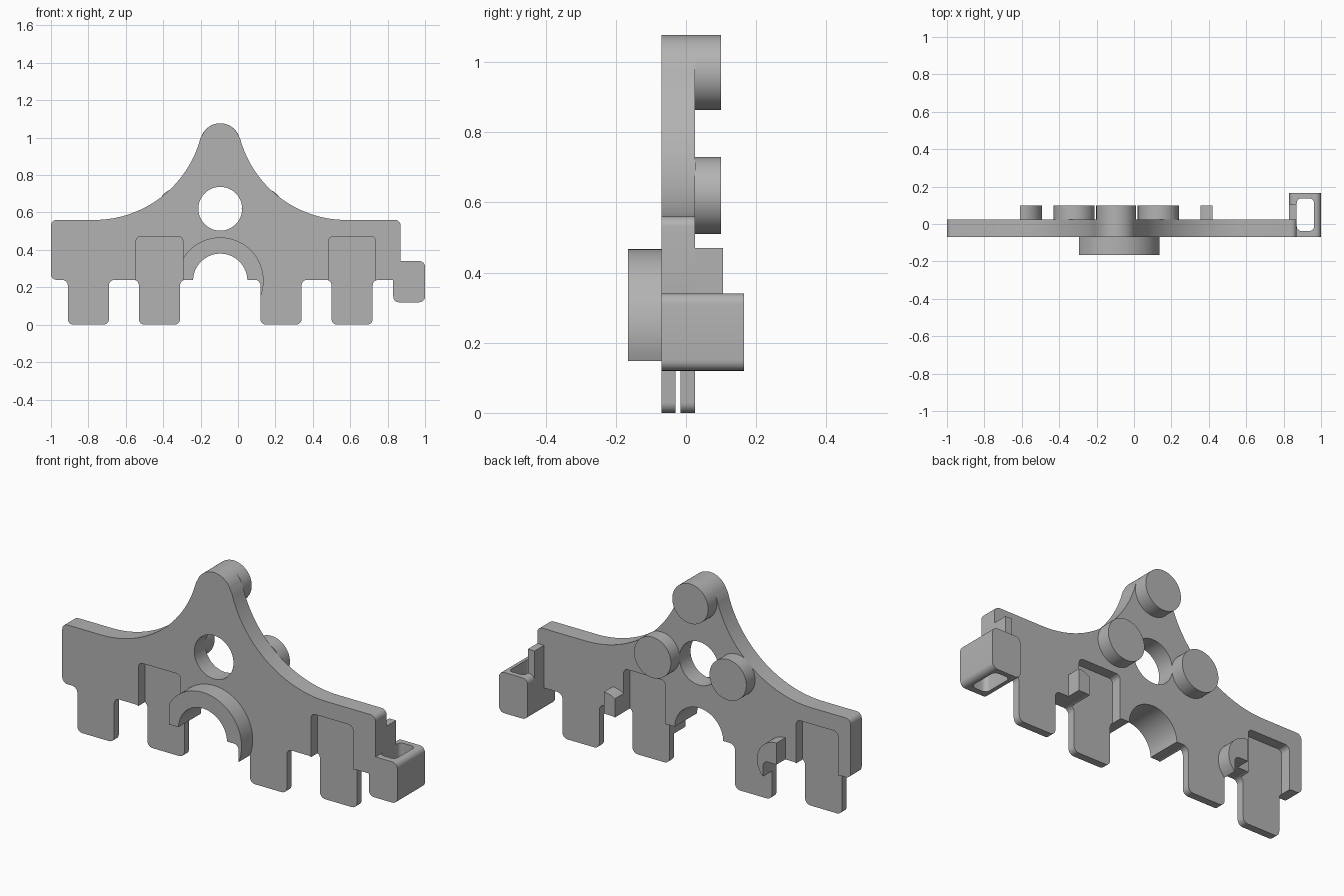
import bpy, bmesh, math
from mathutils import Vector

cube = bpy.data.objects.get("Cube")
if cube:
    bpy.data.objects.remove(cube, do_unlink=True)

grey = bpy.data.materials.new("plain grey")
grey.use_nodes = True
grey.diffuse_color = (0.45, 0.45, 0.45, 1)
grey.node_tree.nodes["Principled BSDF"].inputs["Base Color"].default_value = (0.45, 0.45, 0.45, 1)

FRONT, BACK = -0.07, 0.025      # plate faces
CX, BASE = -0.095, 0.24         # symmetry line and underside of the plate
FAR = 0.4                       # reach of cutters


def arc(cx, cz, r, start, end, n=24):
    angles = [math.radians(start + (end - start) * i / n) for i in range(n + 1)]
    return [(cx + r * math.cos(a), cz + r * math.sin(a)) for a in angles]


def rounded(points, r=0.03, n=6):
    """Round every right-angled corner of a closed outline."""
    out = []
    for i, p in enumerate(points):
        p = Vector(p)
        a = (Vector(points[i - 1]) - p).normalized()
        b = (Vector(points[(i + 1) % len(points)]) - p).normalized()
        if abs(a.dot(b)) > 0.1:
            out.append(tuple(p))
            continue
        centre = p + (a + b) * r
        for k in range(n + 1):
            t = k / n * math.pi / 2
            out.append(tuple(centre - b * r * math.cos(t) - a * r * math.sin(t)))
    return out


def rect(x0, x1, z0, z1):
    return [(x0, z0), (x1, z0), (x1, z1), (x0, z1)]


def prism(name, outline, lo, hi, axis="Y"):
    """Extrude an outline along y, or along z when axis is Z."""
    def place(p, d):
        return (p[0], d, p[1]) if axis == "Y" else (p[0], p[1], d)
    bm = bmesh.new()
    low = [bm.verts.new(place(p, lo)) for p in outline]
    high = [bm.verts.new(place(p, hi)) for p in outline]
    bm.faces.new(low)
    bm.faces.new(high[::-1])
    for i in range(len(low)):
        j = (i + 1) % len(low)
        bm.faces.new((low[j], low[i], high[i], high[j]))
    bmesh.ops.recalc_face_normals(bm, faces=bm.faces)
    mesh = bpy.data.meshes.new(name)
    bm.to_mesh(mesh)
    bm.free()
    mesh.materials.append(grey)
    ob = bpy.data.objects.new(name, mesh)
    bpy.context.collection.objects.link(ob)
    return ob


def disc(name, x, z, r, lo, hi):
    return prism(name, arc(x, z, r, 0, 360, 64)[:-1], lo, hi)


def combine(ob, cutters, operation="DIFFERENCE"):
    for cutter in cutters:
        mod = ob.modifiers.new("cut", "BOOLEAN")
        mod.operation, mod.object, mod.solver = operation, cutter, "EXACT"
        graph = bpy.context.evaluated_depsgraph_get()
        mesh = bpy.data.meshes.new_from_object(ob.evaluated_get(graph))
        ob.modifiers.clear()
        ob.data = mesh


# Plate outline: four legs below, two hollow curves rising to a round tip
legs = [(-0.91, -0.69), (-0.53, -0.31), (0.12, 0.34), (0.50, 0.72)]
TOP, SWEEP = 0.56, 0.589
bottom = [(-1, TOP), (-1, BASE)]
for x0, x1 in legs:
    bottom += [(x0, BASE), (x0, 0), (x1, 0), (x1, BASE)]
bottom += [(0.87, BASE), (0.87, TOP)]
outline = rounded(bottom)
outline += arc(CX + 0.675, TOP + SWEEP, SWEEP, 270, 195, 32)
outline += arc(CX, 0.972, 0.105, 15, 165)[1:-1]
outline += arc(CX - 0.675, TOP + SWEEP, SWEEP, -15, -90, 32)
plate = prism("plate", outline, FRONT, BACK)
silhouette = prism("silhouette_cutter", outline, -FAR, FAR)

# Cutters: round window, arch, and a half-depth pocket over each leg
window = disc("window_cutter", CX, 0.62, 0.117, -FAR, FAR)
arch = disc("arch_cutter", CX, 0.235, 0.145, -FAR, FAR)
pockets = []
for i, (x0, x1) in enumerate(legs):
    span = (-FAR, -0.015) if i % 2 else (-0.03, FAR)
    shape = rounded(rect(x0 - 0.015, x1 + 0.015, -0.2, 0.472), 0.025)
    pockets.append(prism("pocket_cutter", shape, *span))
combine(plate, [window, arch] + pockets)

# Raised half ring around the arch, trimmed to the plate
ring = disc("arch_rim", CX, 0.235, 0.232, -0.165, FRONT + 0.005)
combine(ring, [silhouette], "INTERSECT")
combine(ring, [arch] + pockets)
parts = [plate, ring]

# Round pegs on the back
for name, x, z, r in (("top_peg", CX, 0.97, 0.107),
                      ("right_peg", CX - 0.225, 0.62, 0.11),
                      ("left_peg", CX + 0.225, 0.62, 0.11)):
    parts.append(disc(name, x, z, r, BACK, 0.1))

# Half-round hooks on the back, trimmed by legs and pockets
for name, x, start in (("right_hook", CX - 0.515, -90), ("left_hook", CX + 0.515, 90)):
    hook = prism(name, arc(x, BASE, 0.117, start, start + 180), BACK - 0.005, 0.1)
    combine(hook, [silhouette], "INTERSECT")
    combine(hook, pockets)
    parts.append(hook)

# Side clip: an upright sleeve with a tab behind the plate
clip = prism("side_clip", rounded(rect(0.83, 1, 0.12, 0.34)), FRONT, 0.165)
slot = prism("slot_cutter", rounded(rect(0.87, 0.963, -0.037, 0.137), 0.025), -FAR, FAR, "Z")
combine(clip, [slot])
tab = prism("clip_tab", rect(0.83, 0.87, 0.28, 0.47), BACK, 0.105)
parts += [clip, tab]

for helper in [silhouette, window, arch, slot] + pockets:
    bpy.data.objects.remove(helper, do_unlink=True)

bpy.ops.object.select_all(action="DESELECT")
for ob in parts:
    ob.select_set(True)
bpy.context.view_layer.objects.active = plate
bpy.ops.object.shade_smooth_by_angle(angle=math.radians(30))
